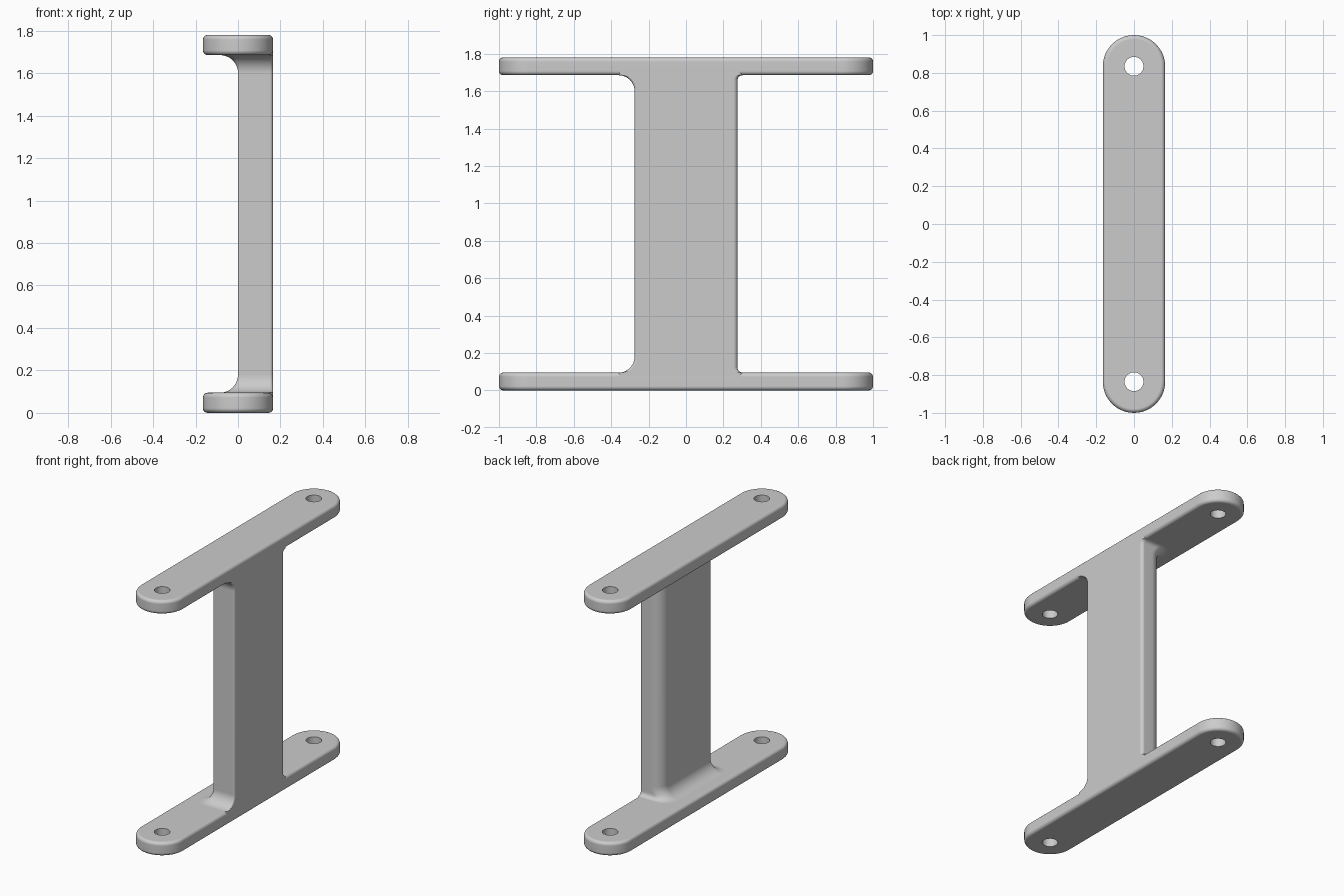
import bpy, bmesh
from math import sin, cos, pi, sqrt

cube = bpy.data.objects.get("Cube")
if cube:
    bpy.data.objects.remove(cube, do_unlink=True)

HEIGHT, PLATE, HALF_W = 1.78, 0.095, 0.165
HOLE_Y, HOLE_R, EDGE = 0.835, 0.05, 0.022

grey = bpy.data.materials.new("light grey")
grey.use_nodes = True
grey.diffuse_color = (0.6, 0.6, 0.6, 1)
grey.node_tree.nodes["Principled BSDF"].inputs["Base Color"].default_value = (0.6, 0.6, 0.6, 1)


def loft(name, rings):
    """Skin a stack of equal-length closed rings and cap both ends."""
    bm = bmesh.new()
    loops = [[bm.verts.new(p) for p in ring] for ring in rings]
    n = len(loops[0])
    for a, b in zip(loops, loops[1:]):
        for i in range(n):
            j = (i + 1) % n
            bm.faces.new((a[i], a[j], b[j], b[i]))
    bm.faces.new(loops[0][::-1])
    bm.faces.new(loops[-1])
    bmesh.ops.recalc_face_normals(bm, faces=bm.faces)
    mesh = bpy.data.meshes.new(name)
    bm.to_mesh(mesh)
    bm.free()
    mesh.materials.append(grey)
    obj = bpy.data.objects.new(name, mesh)
    bpy.context.collection.objects.link(obj)
    return obj


def activate(obj):
    bpy.ops.object.select_all(action='DESELECT')
    obj.select_set(True)
    bpy.context.view_layer.objects.active = obj


def finish(obj):
    activate(obj)
    bpy.ops.object.shade_smooth_by_angle()
    mod = obj.modifiers.new("Clean normals", 'WEIGHTED_NORMAL')
    mod.keep_sharp = True


# Slotted plates with rounded rims and two bolt holes
def slot(radius, z, n=24):
    ring = []
    for side in (1, -1):
        for i in range(n + 1):
            a = pi * i / n
            ring.append((side * radius * cos(a), side * (1 - HALF_W + radius * sin(a)), z))
    return ring


def plate(name, z0):
    steps = [pi / 2 * i / 5 for i in range(6)]
    rim = [(HALF_W - EDGE + EDGE * sin(a), EDGE - EDGE * cos(a)) for a in steps]
    rim += [(r, PLATE - z) for r, z in reversed(rim)]
    obj = loft(name, [slot(r, z0 + z) for r, z in rim])
    for y in (-HOLE_Y, HOLE_Y):
        bpy.ops.mesh.primitive_cylinder_add(vertices=40, radius=HOLE_R, depth=0.4,
                                            location=(0, y, z0 + PLATE / 2))
        cutter = bpy.context.object
        cutter.hide_render = True
        cutter.data.materials.append(grey)
        activate(obj)
        cut = obj.modifiers.new("Bolt hole", 'BOOLEAN')
        cut.operation, cut.solver, cut.object = 'DIFFERENCE', 'EXACT', cutter
        bpy.ops.object.modifier_apply(modifier=cut.name)
        bpy.data.objects.remove(cutter, do_unlink=True)
    finish(obj)


plate("bottom_plate", 0)
plate("top_plate", HEIGHT - PLATE)


# Upright web, flush with one side of the plates, flaring into them with fillets
BIG, SMALL = 0.085, 0.028


def flare(radius, h):
    if h >= radius:
        return 0
    return radius - sqrt(radius ** 2 - (radius - max(h, 0)) ** 2)


def section(h, z, n=8):
    big, small = flare(BIG, h), flare(SMALL, h)
    x0, x1 = -big, HALF_W
    y0, y1 = -0.275 - big, 0.275 + small
    corners = ((x1, y1, -1, -1, 0.022), (x0, y1, 1, -1, 0.08 + small),
               (x0, y0, 1, 1, 0.008 + big), (x1, y0, -1, 1, 0.015))
    ring = []
    for k, (x, y, sx, sy, r) in enumerate(corners):
        for i in range(n + 1):
            a = pi / 2 * (k + i / n)
            ring.append((x + sx * r + r * cos(a), y + sy * r + r * sin(a), z))
    return ring


heights = [-0.045] + [BIG * (1 - cos(pi / 2 * i / 10)) for i in range(11)]
levels = [(h, PLATE + h) for h in heights]
levels += [(h, HEIGHT - z) for h, z in reversed(levels)]
finish(loft("upright_web", [section(h, z) for h, z in levels]))
